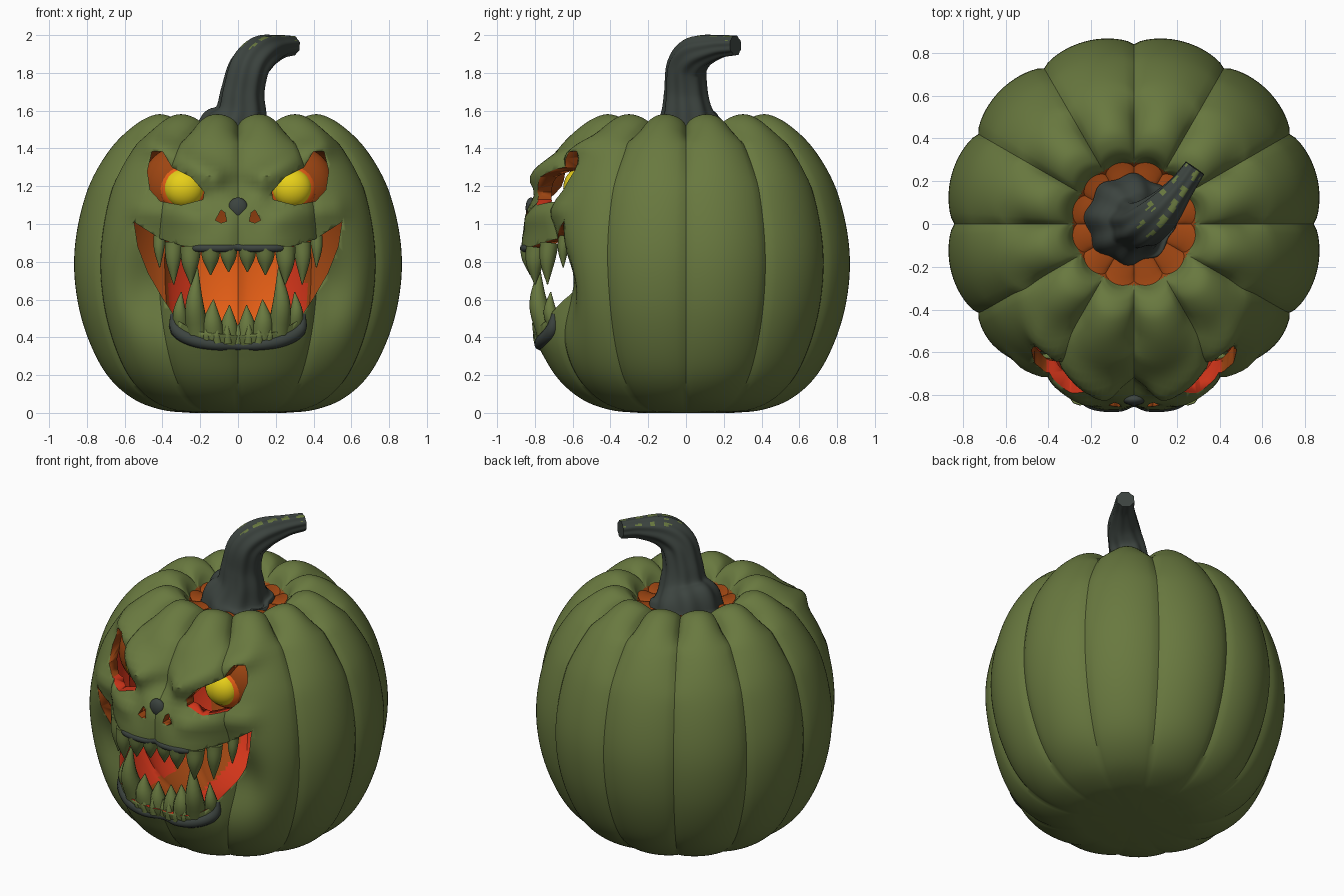
import bpy, bmesh, math
from mathutils import Vector

if "Cube" in bpy.data.objects:
    bpy.data.objects.remove(bpy.data.objects["Cube"])


def material(name, r, g, b):
    m = bpy.data.materials.new(name)
    m.diffuse_color = (r, g, b, 1)
    m.use_nodes = True
    m.node_tree.nodes["Principled BSDF"].inputs["Base Color"].default_value = m.diffuse_color
    return m


GREEN = material("green_skin", 0.14, 0.19, 0.05)
ORANGE = material("orange_glow", 0.80, 0.115, 0.008)
RED = material("red_glow", 0.64, 0.035, 0.01)
BROWN = material("dark_orange_flesh", 0.34, 0.06, 0.006)
YELLOW = material("yellow_eye", 0.83, 0.65, 0.01)
DARK = material("dark_stem", 0.045, 0.057, 0.05)
SHELL = [GREEN, ORANGE, RED, BROWN]


def finish(bm, name, mats, angle=40):
    me = bpy.data.meshes.new(name)
    bm.to_mesh(me)
    bm.free()
    ob = bpy.data.objects.new(name, me)
    bpy.context.collection.objects.link(ob)
    for m in mats:
        me.materials.append(m)
    bpy.ops.object.select_all(action='DESELECT')
    ob.select_set(True)
    bpy.context.view_layer.objects.active = ob
    bpy.ops.object.shade_smooth_by_angle(angle=math.radians(angle))
    return ob


def spline(pts, n):
    p = [Vector(q) for q in pts]
    p = [p[0] * 2 - p[1]] + p + [p[-1] * 2 - p[-2]]
    out = []
    for i in range(1, len(p) - 2):
        a, b, c, d = p[i - 1:i + 3]
        for k in range(n):
            t = k / n
            out.append((b * 2 + (c - a) * t + (a * 2 - b * 5 + c * 4 - d) * t * t
                        + (b * 3 - a - c * 3 + d) * t ** 3) * 0.5)
    return out + [p[-2]]


def tube(bm, pts, ref, sides=10, n=5, ridge=0.0, twist=0.0):
    """Tapered tube along points (x, y, z, radius)."""
    path = spline(pts, n)
    rings = []
    for i, q in enumerate(path):
        t = (path[min(i + 1, len(path) - 1)] - path[max(i - 1, 0)]).to_3d().normalized()
        u = t.cross(Vector(ref)).normalized()
        v = t.cross(u)
        ring = []
        for k in range(sides):
            f = 2 * math.pi * k / sides
            r = max(q[3], 0.003) * (1 + ridge * math.cos(8 * f + twist * i))
            ring.append(bm.verts.new(q.to_3d() + (u * math.cos(f) + v * math.sin(f)) * r))
        rings.append(ring)
    for a, b in zip(rings, rings[1:]):
        for k in range(sides):
            bm.faces.new((a[k], a[(k + 1) % sides], b[(k + 1) % sides], b[k]))
    bm.faces.new(rings[0])
    bm.faces.new(rings[-1])
    bmesh.ops.recalc_face_normals(bm, faces=bm.faces)


# ---- pumpkin shape: ribbed lathe with a face relief pushed out of the front
OUTER = spline([(.25, 0), (.40, .015), (.55, .07), (.68, .18), (.775, .34), (.845, .55), (.872, .78),
                (.85, 1.0), (.785, 1.22), (.68, 1.40), (.56, 1.52), (.45, 1.578), (.37, 1.57),
                (.32, 1.53), (.29, 1.47)], 6)
INNER = spline([(.25, .07), (.36, .075), (.50, .13), (.62, .22), (.71, .36), (.78, .55), (.805, .78),
                (.785, 1.0), (.72, 1.2), (.62, 1.35), (.5, 1.42), (.38, 1.41), (.25, 1.38)], 5)


def crease(theta):
    return 1 - abs(math.sin(6 * theta)) ** 0.65


def rib(theta, z):
    return 1.014 - (0.05 + 0.07 * max(0, (z - 1.2) / 0.38)) * crease(theta)


def g(u, v):
    return math.exp(-u * u - v * v)


def near(a, z, p, q, width):
    """Soft ridge along the segment p-q."""
    d = Vector(q) - Vector(p)
    w = Vector((a, z)) - Vector(p)
    t = min(1, max(0, w.dot(d) / d.dot(d)))
    return math.exp(-((w - d * t).length / width) ** 2)


def relief(x, z):
    a = abs(x)
    return (0.03 * g(a / .08, (z - 1.05) / .10)                        # nose
            + 0.01 * g(a / .30, (z - .91) / .08)                       # muzzle
            + 0.065 * near(a, z, (.13, 1.25), (.45, 1.42), .065)       # brow
            + 0.03 * near(a, z, (.22, 1.04), (.52, 1.08), .06)         # cheek
            - 0.03 * g((a - .2) / .06, (z - 1.13) / .06)               # inner eye corner
            - 0.04 * g(a / .10, (z - 1.2) / .06)                       # bridge
            - 0.13 * g((a - .46) / .16, (z - .68) / .24)               # mouth corner hollow
            + 0.01 * g(a / .25, (z - .38) / .06))                      # jaw


def front_y(x, z):
    a, b = next((p, q) for p, q in zip(OUTER, OUTER[1:]) if q[1] >= z)
    r = a[0] + (b[0] - a[0]) * (z - a[1]) / (b[1] - a[1])
    y = -r
    for _ in range(4):
        rr = r * rib(math.atan2(y, x), z)
        y = -math.sqrt(max(rr * rr - x * x, .01))
    return y - relief(x, z)


def lathe(bm, rows, z0, z1, flip, mat, n=192):
    """rows are (radius, z); closed with a pole at each end; mat colours a face by its centre."""
    rings = []
    for r, z in rows:
        ring = []
        for k in range(n):
            t = 2 * math.pi * k / n
            s = r * rib(t, z)
            x, y = s * math.cos(t), s * math.sin(t)
            y -= relief(x, z) * min(1, max(0, (-y - .2) / .25))
            drop = .06 * crease(t) * min(1, max(0, (z - 1.43) / .1))   # notched crown
            ring.append(bm.verts.new((x, y, max(z, 0) - drop)))
        rings.append(ring)

    def face(vs):
        f = bm.faces.new(vs[::-1] if flip else vs)
        f.material_index = mat(f.calc_center_median())
    for a, b in zip(rings, rings[1:]):
        for k in range(n):
            m = (k + 1) % n
            face([a[k], a[m], b[m], b[k]])
    lo, hi = bm.verts.new((0, 0, z0)), bm.verts.new((0, 0, z1))
    for k in range(n):
        m = (k + 1) % n
        face([lo, rings[0][m], rings[0][k]])
        face([hi, rings[-1][k], rings[-1][m]])


def skin(c):
    return 3 if c.z > 1 and c.xy.length < .285 else 0


def flesh(c):
    """Orange glow at the back, red beside it, dark orange further out."""
    a = abs(c.x)
    if c.z > 1.0:
        return 3
    return 1 if a < .22 else 2 if a < .36 or a > .55 else 3


bm = bmesh.new()
lathe(bm, OUTER + [Vector((.25, 1.46))], 0, 1.47, False, skin)
lathe(bm, INNER, .07, 1.37, True, flesh)
body = finish(bm, "pumpkin_shell", SHELL)

# ---- carved openings: eyes, nostrils and mouth
EYE = [(.185, 1.13), (.18, 1.17), (.25, 1.25), (.35, 1.30), (.40, 1.385), (.455, 1.385),
       (.48, 1.28), (.465, 1.18), (.41, 1.12), (.30, 1.10)]
NOSTRIL = [(.06, 1.015), (.07, 1.06), (.09, 1.075), (.12, 1.02), (.09, 1.005)]
MOUTH = [(0, .88), (.25, .87), (.41, .92), (.55, 1.01), (.53, .88), (.475, .74), (.40, .61),
         (.32, .49), (.22, .43), (0, .41)]
MOUTH += [(-x, z) for x, z in MOUTH[-2:0:-1]]


def prism(bm, poly, mat, y0=-1.2, y1=-.18):
    a = [bm.verts.new((x, y0, z)) for x, z in poly]
    b = [bm.verts.new((x, y1, z)) for x, z in poly]
    bm.faces.new(a)
    bm.faces.new(b[::-1])
    for k in range(len(poly)):
        m = (k + 1) % len(poly)
        f = bm.faces.new((a[k], b[k], b[m], a[m]))
        f.material_index = mat((poly[k][1] + poly[m][1]) / 2)


bm = bmesh.new()
for s in (1, -1):
    prism(bm, [(s * x, z) for x, z in EYE], lambda z: 2 if z < 1.13 else 3)
    prism(bm, [(s * x, z) for x, z in NOSTRIL], lambda z: 3)
prism(bm, MOUTH, lambda z: 2 if z < .7 else 3)
bmesh.ops.recalc_face_normals(bm, faces=bm.faces)
cutter = finish(bm, "face_cutter", SHELL)
cutter.hide_render = True
mod = body.modifiers.new("carve", 'BOOLEAN')
mod.operation, mod.solver, mod.object = 'DIFFERENCE', 'EXACT', cutter
bpy.context.view_layer.objects.active = body
bpy.ops.object.modifier_apply(modifier="carve")
bpy.data.objects.remove(cutter)


# ---- eyes: yellow balls with an orange rim in dark orange sockets, and the dark nose patch
def ball(name, loc, size, mat):
    bm = bmesh.new()
    bmesh.ops.create_uvsphere(bm, u_segments=32, v_segments=16, radius=1)
    for v in bm.verts:
        v.co = Vector(loc) + Vector([c * k for c, k in zip(v.co, size)])
    finish(bm, name, [mat])


for s, side in ((1, "right"), (-1, "left")):
    ball(side + "_eye", (s * .285, -.565, 1.19), (.108, .085, .105), YELLOW)
    ball(side + "_eye_rim", (s * .285, -.54, 1.19), (.135, .08, .13), ORANGE)
    ball(side + "_eye_socket", (s * .31, -.46, 1.21), (.20, .13, .20), BROWN)
ball("nose_patch", (0, front_y(0, 1.085) + .005, 1.085), (.052, .028, .055), DARK)

# ---- lips
bm = bmesh.new()
LIP = [(.345, .525, .014), (.325, .44, .035), (.24, .388, .036), (.12, .362, .03), (0, .357, .025)]
LIP += [(-x, z, r) for x, z, r in LIP[-2::-1]]
tube(bm, [(x, front_y(x, z) + .015, z, r) for x, z, r in LIP], (0, .5, 1), 10, 6)
finish(bm, "lower_lip", [DARK])
bm = bmesh.new()
tube(bm, [(x, front_y(x, .88) + .012, .872 + .006 * (x == 0), .01 if abs(x) > .24 else .021)
          for x in (-.27, -.2, -.13, -.06, 0, .06, .13, .2, .27)], (0, 0, 1), 10, 4)
finish(bm, "upper_lip", [DARK])

# ---- teeth: (x, base z, tip z, radius, outward bow)
UPPER = [(.05, .87, .745, .05, .0), (.145, .87, .73, .055, .0), (.25, .875, .68, .058, .01),
         (.34, .90, .68, .05, .01), (.415, .935, .77, .035, .01)]
LOWER = [(.215, .43, .77, .062, .05), (.30, .46, .64, .045, .03), (.13, .41, .60, .062, .02),
         (.045, .40, .57, .055, .01)]
SMALL = [(.0, .37, .47, .026, .01), (.055, .37, .48, .026, .01), (.11, .375, .47, .026, .01),
         (.165, .385, .46, .022, .01)]
for name, teeth, inset in (("upper_teeth", UPPER, .045), ("lower_teeth", LOWER, .06),
                           ("small_lower_teeth", SMALL, .015)):
    bm = bmesh.new()
    for x, z0, z1, r, bow in teeth:
        y = front_y(x, z0) + inset
        for s in ((1, -1) if x else (1,)):
            tube(bm, [(s * x, y, z0, r), (s * (x + bow * .3), y - bow, z0 * .55 + z1 * .45, r * .78),
                      (s * x, y - bow * .9, z1, .003)], (1, 0, 0))
    finish(bm, name, [GREEN], 60)

# ---- twisted stem with a few green flecks along its upper side
bm = bmesh.new()
tube(bm, [(-.015, .02, 1.45, .21), (-.01, .015, 1.51, .19), (.015, .005, 1.59, .135), (.025, 0, 1.70, .112),
          (.06, .005, 1.83, .105), (.13, .06, 1.905, .092), (.22, .17, 1.938, .062),
          (.285, .262, 1.945, .052)], (-.66, .75, 0), 64, 6, .05, .06)
for f in bm.faces:
    c = f.calc_center_median()
    if c.z > 1.93 and f.normal.z > .75 and math.sin(60 * c.x) * math.sin(45 * c.y + 1) > .4:
        f.material_index = 1
finish(bm, "stem", [DARK, GREEN])
